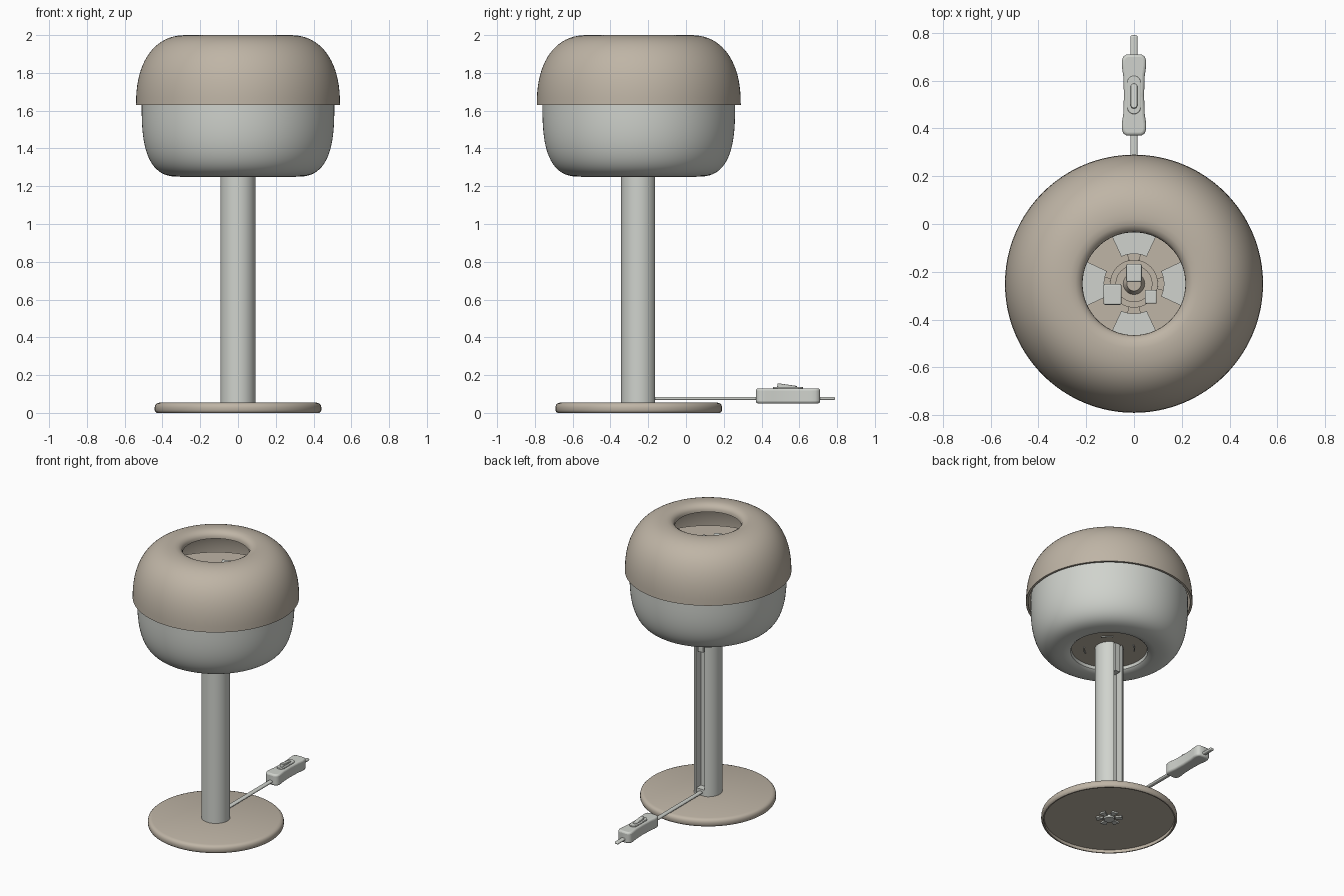
import bpy, bmesh, math
from math import cos, sin, pi, radians
from mathutils import Matrix, Vector

cube = bpy.data.objects.get("Cube")
if cube:
    bpy.data.objects.remove(cube)

CY = -0.25  # lamp axis in y


def material(name, rgb):
    m = bpy.data.materials.new(name)
    m.use_nodes = True
    m.diffuse_color = (*rgb, 1)
    m.node_tree.nodes["Principled BSDF"].inputs["Base Color"].default_value = (*rgb, 1)
    return m


BEIGE = material("warm beige", (0.52, 0.46, 0.38))
PALE = material("pale grey", (0.63, 0.65, 0.61))


def finish(name, bm, mat, loc=(0, CY, 0), bevel=0, segments=3, angle=35):
    bmesh.ops.recalc_face_normals(bm, faces=bm.faces)
    me = bpy.data.meshes.new(name)
    bm.to_mesh(me)
    bm.free()
    me.materials.append(mat)
    ob = bpy.data.objects.new(name, me)
    ob.location = loc
    bpy.context.collection.objects.link(ob)
    if bevel:
        b = ob.modifiers.new("Bevel", 'BEVEL')
        b.width, b.segments = bevel, segments
        b.limit_method, b.angle_limit = 'ANGLE', radians(40)
    bpy.ops.object.select_all(action='DESELECT')
    ob.select_set(True)
    bpy.context.view_layer.objects.active = ob
    bpy.ops.object.shade_smooth_by_angle(angle=radians(angle))
    return ob


def lathe(name, profile, mat, steps=96, closed=True, **kw):
    """Spin an (r, z) profile around the lamp axis."""
    bm = bmesh.new()
    vs = [bm.verts.new((r, 0, z)) for r, z in profile]
    pairs = list(zip(vs, vs[1:])) + ([(vs[-1], vs[0])] if closed else [])
    edges = [bm.edges.new(p) for p in pairs]
    bmesh.ops.spin(bm, geom=vs + edges, cent=(0, 0, 0), axis=(0, 0, 1),
                   angle=2 * pi, steps=steps, use_merge=True)
    bmesh.ops.remove_doubles(bm, verts=bm.verts, dist=1e-5)
    return finish(name, bm, mat, **kw)


def prism(name, outline, z0, z1, mat, **kw):
    """Extrude a flat (x, y) outline from z0 to z1."""
    bm = bmesh.new()
    f = bm.faces.new([bm.verts.new((x, y, z0)) for x, y in outline])
    r = bmesh.ops.extrude_face_region(bm, geom=[f])
    top = [v for v in r["geom"] if isinstance(v, bmesh.types.BMVert)]
    bmesh.ops.translate(bm, verts=top, vec=(0, 0, z1 - z0))
    return finish(name, bm, mat, **kw)


def box(name, loc, size, mat, tilt=0, **kw):
    bm = bmesh.new()
    bmesh.ops.create_cube(bm, size=1, matrix=Matrix.Rotation(tilt, 4, 'X') @ Matrix.Diagonal((*size, 1)))
    return finish(name, bm, mat, loc=loc, **kw)


def sector(r0, r1, mid, half, n=8):
    """Outline of a ring segment."""
    a = [mid - half + 2 * half * i / n for i in range(n + 1)]
    return [(r1 * cos(t), r1 * sin(t)) for t in a] + [(r0 * cos(t), r0 * sin(t)) for t in reversed(a)]


def dome(r_in, r_out, z_rim, z_end, power, n=20):
    """Superellipse arc from the wide rim to the flat end."""
    pts = []
    for i in range(n + 1):
        t = pi / 2 * i / n
        pts.append((r_in + (r_out - r_in) * cos(t) ** (2 / power),
                    z_rim + (z_end - z_rim) * sin(t) ** (2 / power)))
    return pts


# Base: rounded plate, hollow underneath
lathe("base_plate", [(0, 0.055), (0.415, 0.055), (0.43, 0.05), (0.438, 0.042), (0.441, 0.03),
                     (0.441, 0.014), (0.437, 0.005), (0.43, 0), (0.422, 0), (0.422, 0.022), (0, 0.022)],
      BEIGE, closed=False)

# Fixing under the base
lathe("base_bolt", [(0, 0.004), (0.035, 0.004), (0.035, 0.025), (0, 0.025)], PALE, steps=24, closed=False)
for i in range(6):
    prism(f"base_bolt_tab_{i}", sector(0.04, 0.085, i * pi / 3 + 0.3, 0.26), 0.012, 0.025, PALE)

# Post: tube with an open cable channel along the back
R, HALF = 0.093, radians(21)
a0, a1 = pi / 2 + HALF, pi / 2 + 2 * pi - HALF
arc = [a0 + (a1 - a0) * i / 64 for i in range(65)]
slot_x = R * sin(HALF)
outline = [(R * cos(t), R * sin(t)) for t in arc] + [(slot_x, 0.035), (-slot_x, 0.035)]
prism("post", outline, 0.05, 1.3, PALE)
box("channel_cover", (0, CY + 0.06, 1.19), (2 * slot_x * 0.6, 0.05, 0.22), PALE)
box("cable_clip", (0, CY + 0.06, 0.075), (2 * slot_x, 0.05, 0.05), PALE)

# Upper shade: thin shell with a rolled opening
outer = dome(0.27, 0.54, 1.63, 2.0, 2.3)
inner = dome(0.27, 0.525, 1.63, 1.982, 2.3)
lathe("upper_shade", outer + [(0.245, 1.996), (0.226, 1.985), (0.216, 1.968), (0.215, 1.95),
                              (0.222, 1.95), (0.235, 1.973)] + inner[::-1], BEIGE, steps=128)

# Lower shade: thin shell tucked inside the upper one
outer = dome(0.30, 0.51, 1.63, 1.25, 2.8)
inner = dome(0.30, 0.495, 1.63, 1.265, 2.8)
lathe("lower_shade", [(0.51, 1.66)] + outer + [(0.265, 1.254), (0.25, 1.265), (0.245, 1.285), (0.245, 1.3),
                      (0.257, 1.3), (0.262, 1.275)] + inner[::-1] + [(0.495, 1.66)], PALE, steps=128)

# Discs closing the shades and carrying the light holder
lathe("bottom_disc", [(0, 1.285), (0.25, 1.285), (0.25, 1.3), (0, 1.3)], BEIGE, closed=False)
lathe("inner_disc", [(0, 1.72), (0.47, 1.72), (0.47, 1.735), (0, 1.735)], BEIGE, closed=False)
lathe("holder_stem", [(0.05, 1.29), (0.05, 1.73)], PALE, steps=32, closed=False)
lathe("holder_ring", [(0.075, 1.735), (0.1, 1.735), (0.1, 1.79), (0.075, 1.79)], BEIGE, steps=48)
lathe("holder_core", [(0, 1.77), (0.03, 1.77), (0.045, 1.735)], BEIGE, steps=32, closed=False)
for i in range(4):
    mid = i * pi / 2
    prism(f"holder_wing_{i}", sector(0.125, 0.24, mid, radians(25)), 1.775, 1.79, PALE)
    prism(f"holder_web_{i}", sector(0.1, 0.13, mid, radians(13)), 1.735, 1.78, BEIGE)
    prism(f"disc_tab_{i}", sector(0.16, 0.168, mid + pi / 4, radians(14)), 1.279, 1.286, PALE)
for i, (x, y, s) in enumerate([(0, 0.045, 0.065), (-0.09, -0.045, 0.075), (0.07, -0.055, 0.05)]):
    box(f"holder_block_{i}", (x, CY + y, 1.79), (s, s * 1.15, 0.09), PALE, bevel=0.006)

# Flat cord leaving the channel at the back
box("cord", (0, 0.295, 0.076), (0.03, 0.99, 0.017), PALE, bevel=0.008)

# Inline switch: waisted body, oval collar and tilted rocker
half_w = [(0.37, 0.030), (0.378, 0.044), (0.395, 0.051), (0.42, 0.051), (0.46, 0.045), (0.54, 0.042),
          (0.62, 0.045), (0.66, 0.051), (0.685, 0.051), (0.702, 0.044), (0.71, 0.030)]
body = [(w, y) for y, w in half_w] + [(-w, y) for y, w in reversed(half_w)]
prism("switch_body", body, 0.05, 0.13, PALE, loc=(0, 0, 0), bevel=0.012, angle=50)


def oval(w, l, n=12):
    pts = []
    for s in (1, -1):
        pts += [(w * cos(pi * i / n) * s, (l - w + w * sin(pi * i / n)) * s) for i in range(n + 1)]
    return pts


prism("switch_collar", oval(0.028, 0.08), 0.125, 0.138, PALE, loc=(0, 0.54, 0), bevel=0.004)
rocker = prism("switch_rocker", oval(0.014, 0.052), -0.02, 0.012, PALE, loc=(0, 0.535, 0.138), bevel=0.004)
rocker.rotation_euler.x = radians(-8)
